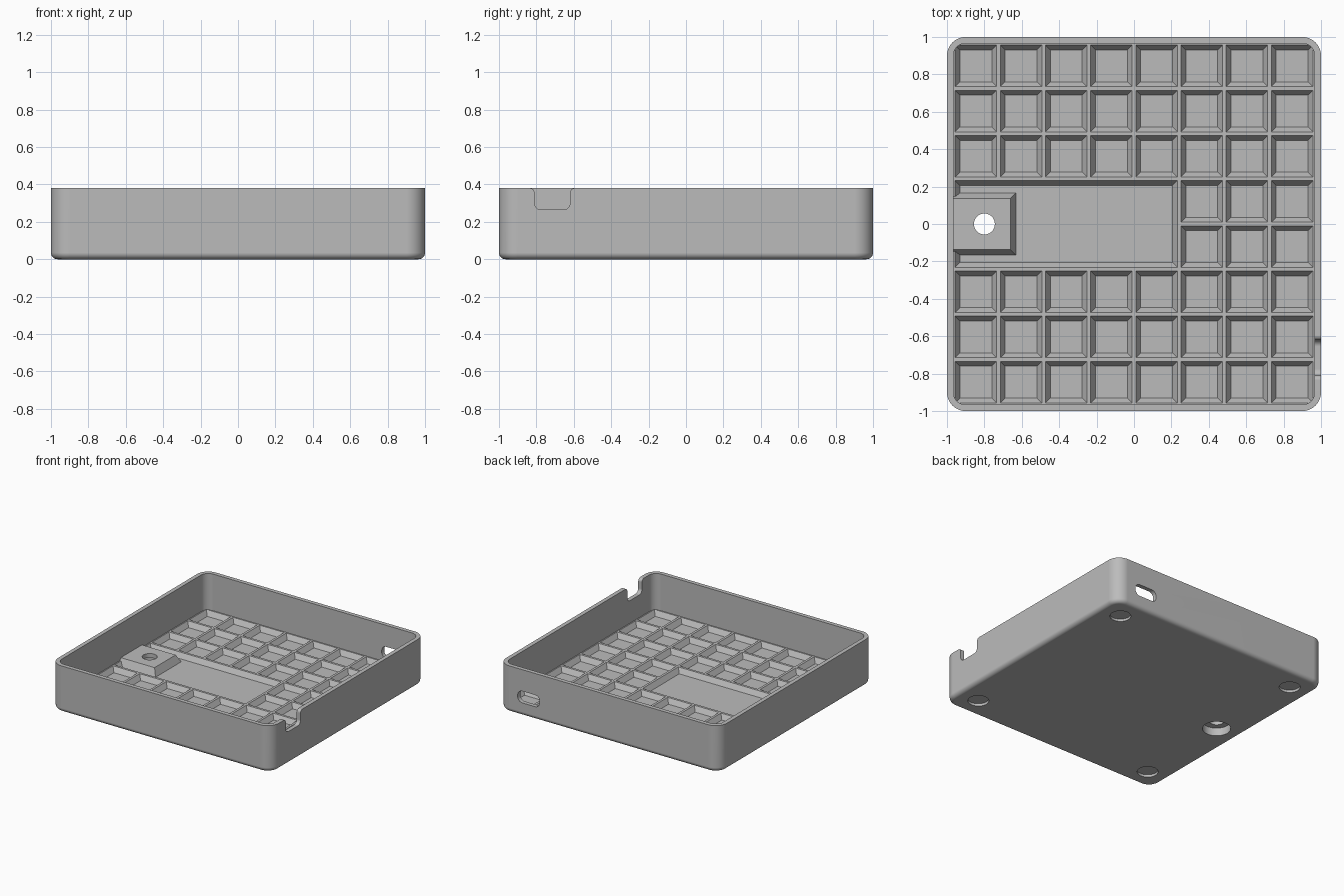
import bpy, bmesh, math
from mathutils import Vector

if "Cube" in bpy.data.objects:
    bpy.data.objects.remove(bpy.data.objects["Cube"], do_unlink=True)

HEIGHT, WALL, CORNER = 0.38, 0.034, 0.1
FLOOR, RIB_TOP, PITCH = 0.04, 0.08, 0.2415
HOLE_X = -0.8

grey = bpy.data.materials.new("plain grey")
grey.use_nodes = True
grey.diffuse_color = (0.5, 0.5, 0.5, 1)
grey.node_tree.nodes["Principled BSDF"].inputs["Base Color"].default_value = (0.5, 0.5, 0.5, 1)


def finish(name, bm):
    bmesh.ops.recalc_face_normals(bm, faces=bm.faces)
    mesh = bpy.data.meshes.new(name)
    bm.to_mesh(mesh)
    bm.free()
    mesh.materials.append(grey)
    obj = bpy.data.objects.new(name, mesh)
    bpy.context.collection.objects.link(obj)
    return obj


def arc(cx, cy, r, start, end, steps=8):
    angles = [math.radians(start + (end - start) * i / steps) for i in range(steps + 1)]
    return [(cx + r * math.cos(a), cy + r * math.sin(a)) for a in angles]


def rounded(w, h, r, steps=10):
    """Rounded rectangle outline from half sizes and corner radius."""
    pts = []
    for i, (sx, sy) in enumerate(((1, 1), (-1, 1), (-1, -1), (1, -1))):
        pts += arc(sx * (w - r), sy * (h - r), r, 90 * i, 90 * i + 90, steps)
    return pts


def loft(bm, loops):
    """Skin a stack of equal-length 3D loops and cap both ends."""
    rings = [[bm.verts.new(p) for p in loop] for loop in loops]
    n = len(rings[0])
    for a, b in zip(rings, rings[1:]):
        for i in range(n):
            j = (i + 1) % n
            bm.faces.new((a[i], a[j], b[j], b[i]))
    bm.faces.new(rings[0])
    bm.faces.new(rings[-1])


def frustum(bm, x0, x1, y0, y1, z0, z1, slopes):
    """Box whose left, right, front and back sides move outward going up."""
    l, r, f, b = slopes
    loft(bm, [[(x0, y0, z0), (x1, y0, z0), (x1, y1, z0), (x0, y1, z0)],
              [(x0 - l, y0 - f, z1), (x1 + r, y0 - f, z1),
               (x1 + r, y1 + b, z1), (x0 - l, y1 + b, z1)]])


def cylinder(bm, x, y, r, z0, z1):
    ring = arc(x, y, r, 0, 351, 39)
    loft(bm, [[(px, py, z) for px, py in ring] for z in (z0, z1)])


def cut(target, cutter):
    mod = target.modifiers.new("cut", 'BOOLEAN')
    mod.operation, mod.solver, mod.object = 'DIFFERENCE', 'EXACT', cutter
    bpy.context.view_layer.objects.active = target
    bpy.ops.object.modifier_apply(modifier=mod.name)


# Tray shell with rounded corners and a rounded lower edge
bm = bmesh.new()
fillet = 0.035
stages = []
for i in range(7):
    a = math.pi / 2 * i / 6
    stages.append((fillet * (1 - math.sin(a)), fillet * (1 - math.cos(a))))
stages += [(0, HEIGHT), (WALL, HEIGHT), (WALL, RIB_TOP)]
loft(bm, [[(x, y, z) for x, y in rounded(1 - d, 1 - d, CORNER - d)] for d, z in stages])
tray = finish("tray", bm)

# Sloped pockets that leave a grid of ribs, and one long open bay
bm = bmesh.new()
half_base, lift = 0.036, 0.004
run = 0.026 * (RIB_TOP + lift - FLOOR) / (RIB_TOP - FLOOR)


def pocket(i0, i1, j0, j1):
    frustum(bm, i0 * PITCH + half_base, i1 * PITCH - half_base,
            j0 * PITCH + half_base, j1 * PITCH - half_base,
            FLOOR, RIB_TOP + lift, (run,) * 4)


for i in range(-4, 4):
    for j in range(-4, 4):
        if not (i < 1 and j in (-1, 0)):
            pocket(i, i + 1, j, j + 1)
pocket(-4, 1, -1, 1)
pockets = finish("pocket_cutter", bm)

# Round recesses for the feet
bm = bmesh.new()
for sx in (-1, 1):
    for sy in (-1, 1):
        cylinder(bm, sx * 0.82, sy * 0.82, 0.078, -0.05, 0.02)
feet = finish("foot_recess_cutter", bm)

# Stepped screw hole
bm = bmesh.new()
cylinder(bm, HOLE_X, 0, 0.056, -0.1, 0.3)
screw = finish("screw_hole_cutter", bm)
bm = bmesh.new()
cylinder(bm, HOLE_X, 0, 0.105, -0.1, 0.065)
bore = finish("counterbore_cutter", bm)

# Port slot in the back wall
bm = bmesh.new()
slot_outline = rounded(0.1, 0.048, 0.042, 6)
loft(bm, [[(0.725 + x, y, 0.156 + z) for x, z in slot_outline] for y in (0.9, 1.1)])
slot = finish("port_slot_cutter", bm)

# Cable notch with flared lips in the left wall
bm = bmesh.new()
outline = [(-0.835, 0.45)] + arc(-0.835, 0.355, 0.025, 90, 0)
outline += arc(-0.775, 0.3, 0.035, 180, 270) + arc(-0.655, 0.3, 0.035, 270, 360)
outline += arc(-0.595, 0.355, 0.025, 180, 90) + [(-0.595, 0.45)]
loft(bm, [[(x, y, z) for y, z in outline] for x in (0.93, 1.1)])
notch = finish("cable_notch_cutter", bm)

# Raised pad around the screw hole
bm = bmesh.new()
frustum(bm, -0.975, -0.63, -0.167, 0.167, FLOOR - 0.002, 0.1, (0, -0.03, -0.03, -0.03))
pad = finish("screw_pad", bm)

for cutter in (pockets, feet, bore, screw, slot, notch):
    cut(tray, cutter)
for cutter in (bore, screw):
    cut(pad, cutter)
for cutter in (pockets, feet, bore, screw, slot, notch):
    bpy.data.objects.remove(cutter, do_unlink=True)

# Smooth curves, crisp edges
for obj in (tray, pad):
    bpy.ops.object.select_all(action='DESELECT')
    obj.select_set(True)
    bpy.context.view_layer.objects.active = obj
    bpy.ops.object.shade_smooth_by_angle(angle=math.radians(30))
    mod = obj.modifiers.new("weighted normals", 'WEIGHTED_NORMAL')
    mod.keep_sharp = True
